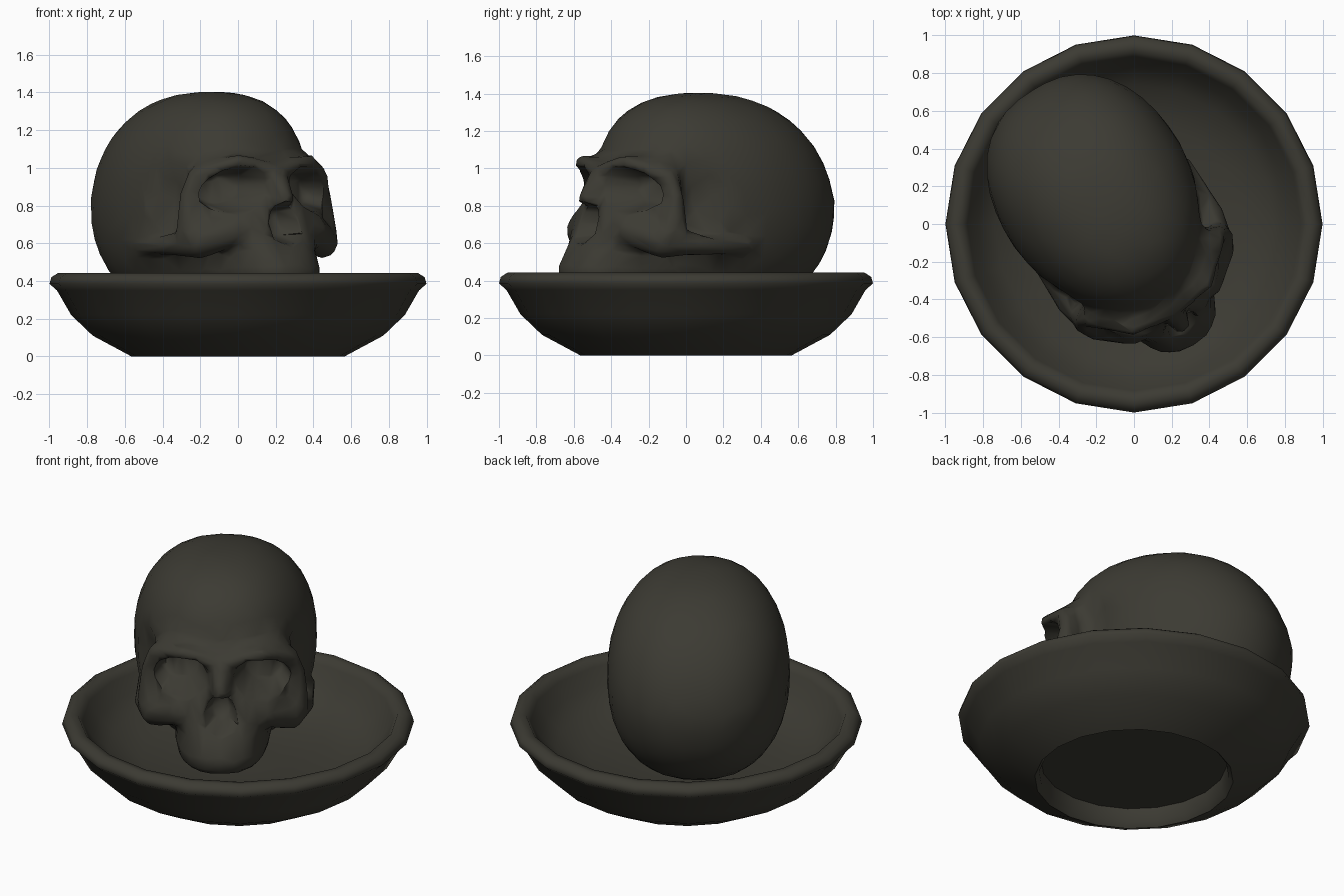
import bpy, bmesh, math
from mathutils import Vector, Matrix

if "Cube" in bpy.data.objects:
    bpy.data.objects.remove(bpy.data.objects["Cube"])

stone = bpy.data.materials.new("dark_olive_stone")
stone.diffuse_color = (0.045, 0.043, 0.033, 1)
stone.use_nodes = True
stone.node_tree.nodes["Principled BSDF"].inputs["Base Color"].default_value = stone.diffuse_color


def finish(bm, name, angle):
    bmesh.ops.recalc_face_normals(bm, faces=bm.faces)
    me = bpy.data.meshes.new(name)
    bm.to_mesh(me)
    bm.free()
    me.materials.append(stone)
    me.shade_smooth()
    me.set_sharp_from_angle(angle=math.radians(angle))
    ob = bpy.data.objects.new(name, me)
    bpy.context.collection.objects.link(ob)
    return ob


def skin(bm, rings):
    """Bridge equal rings of points and close both ends."""
    vs = [[bm.verts.new(p) for p in r] for r in rings]
    n = len(vs[0])
    for a, b in zip(vs, vs[1:]):
        for i in range(n):
            bm.faces.new((a[i], a[(i + 1) % n], b[(i + 1) % n], b[i]))
    bm.faces.new(vs[0][::-1])
    bm.faces.new(vs[-1])


# Bowl: one turned profile from recessed base, over the rim, to the inner floor
profile = [(.53, .11), (.54, .03), (.565, 0), (.77, .11), (.885, .22), (.96, .35), (1.0, .385),
           (.99, .42), (.955, .442), (.91, .437), (.885, .40), (.83, .31), (.74, .23), (.55, .16), (.2, .15)]
SIDES = 20
bm = bmesh.new()
skin(bm, [[(r * math.cos(math.tau * i / SIDES), r * math.sin(math.tau * i / SIDES), z)
           for i in range(SIDES)] for r, z in profile])
finish(bm, "bowl", 65)


# Skull solids, in a frame facing -y
def ball(bm, c, r):
    m = Matrix.Translation(c) @ Matrix.Diagonal((*r, 1))
    return bmesh.ops.create_uvsphere(bm, u_segments=24, v_segments=14, radius=1, matrix=m)["verts"]


def bar(bm, points, radii):
    """Mirrored rounded bar: chain of balls along a path."""
    for side in (-1, 1):
        for (p, q), (r, s) in zip(zip(points, points[1:]), zip(radii, radii[1:])):
            for k in range(7):
                t = k / 6
                c = Vector(p).lerp(Vector(q), t)
                c.x *= side
                ball(bm, c, [r + (s - r) * t] * 3)


bm = bmesh.new()
# braincase: boxy ellipsoid, crown leaning forward, narrower towards the forehead
centre, size, power = Vector((-.015, .24, .82)), Vector((.52, .65, .585)), 2.3
for v in bmesh.ops.create_uvsphere(bm, u_segments=40, v_segments=28, radius=1)["verts"]:
    d = v.co.copy()
    d /= sum(abs(c) ** power for c in d) ** (1 / power)
    d.x *= 1 - .12 * max(0, -d.y)
    d.y -= .17 * max(0, d.z)
    v.co = Vector(d[i] * size[i] + centre[i] for i in range(3))

# midface and upper jaw: (height, front, half width)
rings = []
for z, front, hw in [(.375, .68, .23), (.40, .71, .26), (.47, .715, .275), (.56, .66, .265), (.65, .60, .32),
                     (.78, .555, .39), (.92, .50, .40), (1.01, .48, .38), (1.08, .42, .33)]:
    ring = []
    for i in range(32):
        a = math.tau * i / 32
        c, s = math.cos(a), math.sin(a)
        ring.append((hw * math.copysign(abs(c) ** .75, c),
                     -.2 + (front - .2) * math.copysign(abs(s) ** .75, s), z))
    rings.append(ring)
skin(bm, rings)
bmesh.ops.recalc_face_normals(bm, faces=bm.faces)

# brow, outer eye rim, cheekbone with arch, nose bridge
bar(bm, [(.05, -.48, .99), (.22, -.46, 1.025), (.38, -.31, .96)], [.05, .05, .05])
bar(bm, [(.38, -.31, .96), (.42, -.28, .84), (.41, -.30, .66)], [.05, .05, .08])
bar(bm, [(.24, -.47, .67), (.38, -.34, .61), (.46, -.16, .59), (.47, .12, .58)], [.08, .09, .055, .04])
bar(bm, [(0, -.49, .96), (0, -.58, .84)], [.06, .05])
skull = finish(bm, "skull", 60)


def bake(**mods):
    """Replace the skull mesh by its modified result."""
    m = skull.modifiers.new("step", mods.pop("kind"))
    for k, val in mods.items():
        setattr(m, k, val)
    dg = bpy.context.evaluated_depsgraph_get()
    me = bpy.data.meshes.new_from_object(skull.evaluated_get(dg))
    skull.modifiers.clear()
    skull.data = me


bake(kind="REMESH", mode="VOXEL", voxel_size=.02)

# Sink the eye sockets, nose opening and temples
bm = bmesh.new()
bm.from_mesh(skull.data)
for _ in range(3):
    bmesh.ops.smooth_vert(bm, verts=bm.verts, factor=.5, use_axis_x=True, use_axis_y=True, use_axis_z=True)
for v in bm.verts:
    x, y, z = v.co
    ax = abs(x)
    temple = ((y + .12) / .15) ** 2 + ((z - .86) / .18) ** 2
    if temple < 1 and ax > .25:
        v.co.x -= math.copysign(.05 * (1 - temple), x)
    if y > -.2:
        continue
    eye = ((ax - .232) / .155) ** 2 + ((z - .885 + .2 * (ax - .232)) / .12) ** 2
    nose = (x / (.085 - .25 * (z - .71))) ** 2 + ((z - .71) / .115) ** 2
    if eye < 1:
        v.co.y += .2 * min(1, 1.7 * (1 - eye))
    elif nose < 1:
        v.co.y += .14 * min(1, 1.7 * (1 - nose))
bmesh.ops.smooth_vert(bm, verts=bm.verts, factor=.5, use_axis_x=True, use_axis_y=True, use_axis_z=True)
bm.to_mesh(skull.data)
bm.free()

# Reduce to a low-poly surface, shade smooth
bake(kind="DECIMATE", ratio=.045)
me = skull.data
me.materials.clear()
me.materials.append(stone)
me.polygons.foreach_set("material_index", [0] * len(me.polygons))
me.shade_smooth()
me.set_sharp_from_angle(angle=math.radians(65))

# Turn the skull towards the front right and set it into the bowl
turn = math.radians(32)
skull.rotation_euler.z = turn
skull.location = (-.07 * math.cos(turn), -.07 * math.sin(turn), 0)
